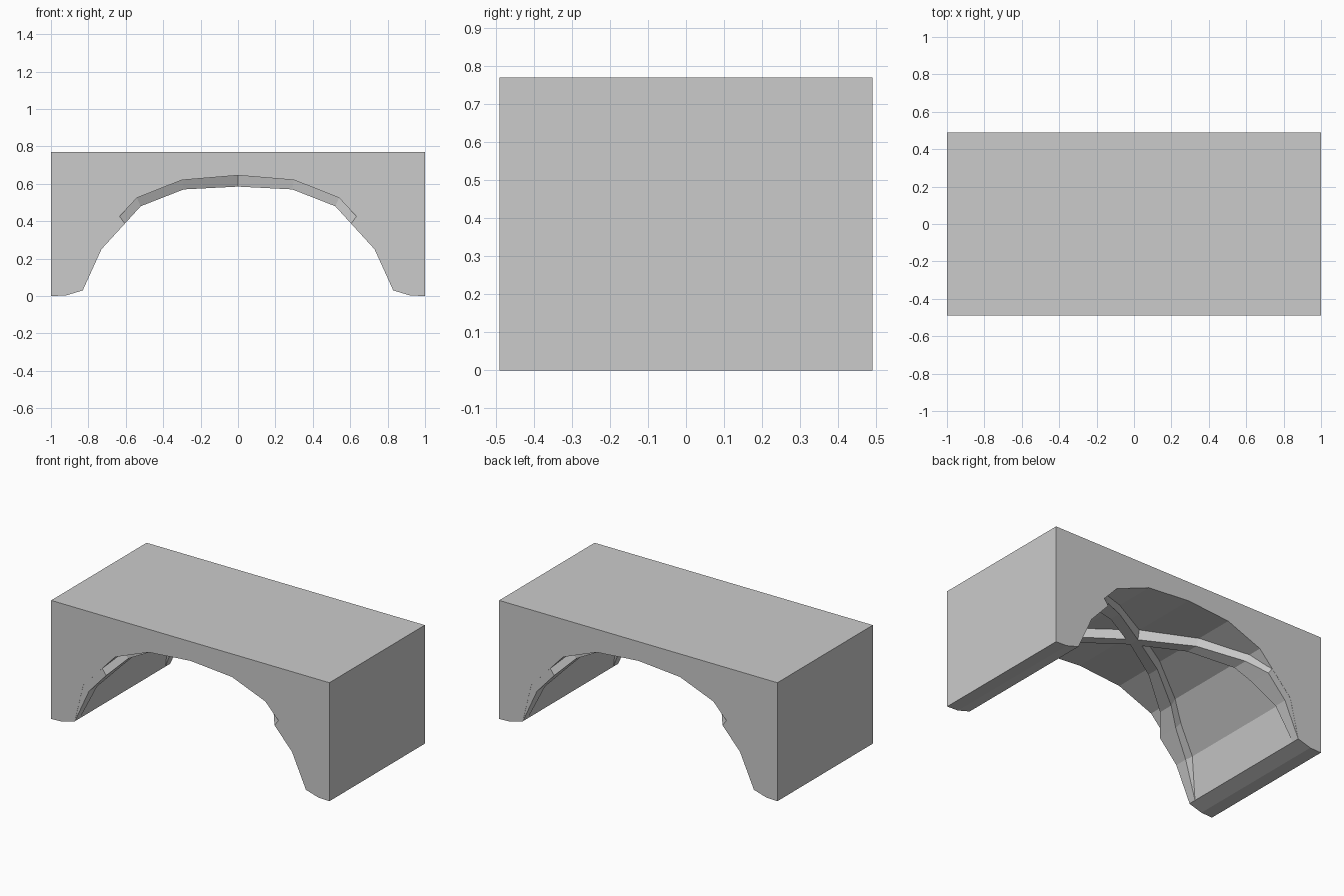
import bpy, bmesh

if "Cube" in bpy.data.objects:
    bpy.data.objects.remove(bpy.data.objects["Cube"])

HALF_DEPTH = 0.49


def finish(bm, name):
    bmesh.ops.recalc_face_normals(bm, faces=bm.faces)
    mesh = bpy.data.meshes.new(name)
    bm.to_mesh(mesh)
    bm.free()
    obj = bpy.data.objects.new(name, mesh)
    bpy.context.collection.objects.link(obj)
    return obj


# Block with the faceted barrel vault cut out: extruded half profile, mirrored
half = [(0, 0.645), (0.30, 0.62), (0.54, 0.525), (0.77, 0.28), (0.83, 0.03),
        (0.92, 0.003), (1, 0), (1, 0.77)]
outline = half + [(-x, z) for x, z in reversed(half[1:])]
bm = bmesh.new()
face = bm.faces.new([bm.verts.new((x, -HALF_DEPTH, z)) for x, z in outline])
ext = bmesh.ops.extrude_face_region(bm, geom=[face])
moved = [v for v in ext["geom"] if isinstance(v, bmesh.types.BMVert)]
bmesh.ops.translate(bm, verts=moved, vec=(0, 2 * HALF_DEPTH, 0))
bmesh.ops.triangulate(bm, faces=[f for f in bm.faces if len(f.verts) > 4])
finish(bm, "vaulted_block")

# Rib stations: top x, top z, bottom x, bottom z, inner y, outer y
stations = [(0.00, 0.655, 0.00, 0.585, -0.05, 0.05),
            (0.30, 0.63, 0.29, 0.57, 0.12, 0.23),
            (0.545, 0.535, 0.52, 0.48, 0.27, 0.40),
            (0.64, 0.435, 0.605, 0.387, 0.33, 0.489),
            (0.78, 0.285, 0.73, 0.25, 0.39, 0.489),
            (0.84, 0.035, 0.83, 0.03, 0.425, 0.489)]


def rib(name, side):
    bm = bmesh.new()
    path = [(s, -1) for s in reversed(stations[1:])] + [(s, 1) for s in stations]
    rings = []
    for (tx, tz, bx, bz, inner, outer), d in path:
        # The lower face is slightly narrower, except where flush with the end
        low_in = inner + 0.015
        low_out = outer if outer > 0.48 else outer - 0.015
        # Keep the same side of the rib continuous through the crossing
        section = [(tx, inner, tz), (bx, low_in, bz),
                   (bx, low_out, bz), (tx, outer, tz)]
        if d < 0:
            section = [section[i] for i in (3, 2, 1, 0)]
        rings.append([bm.verts.new((d * x, side * d * y, z)) for x, y, z in section])
    for a, b in zip(rings, rings[1:]):
        for i in range(4):
            j = (i + 1) % 4
            bm.faces.new((a[i], a[j], b[j], b[i]))
    bm.faces.new(rings[0])
    bm.faces.new(rings[-1])
    return finish(bm, name)


# Two diagonal ribs crossing under the crown
rib("diagonal_rib_a", 1)
rib("diagonal_rib_b", -1)
